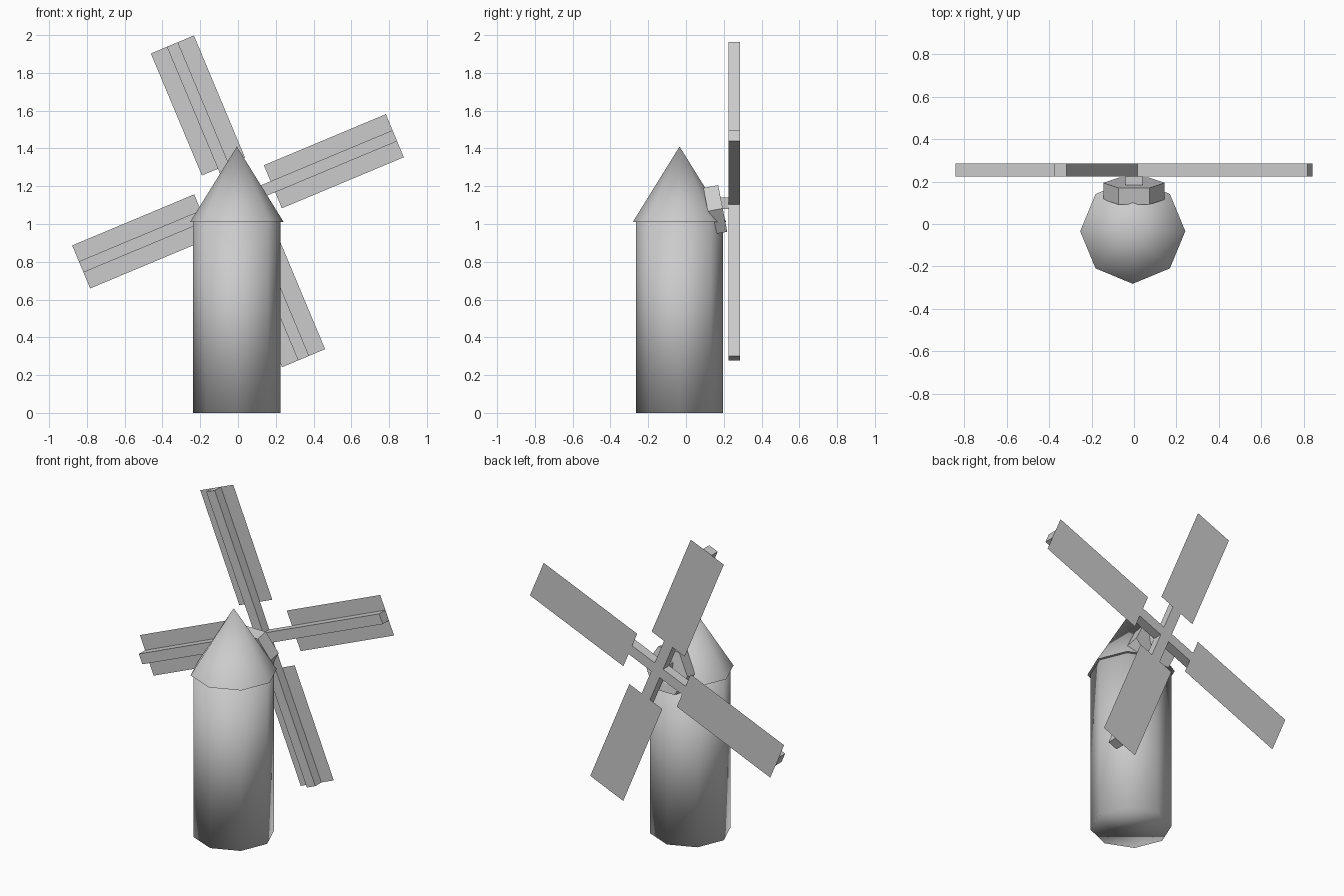
import bpy, math
from mathutils import Matrix, Vector

if "Cube" in bpy.data.objects:
    bpy.data.objects.remove(bpy.data.objects["Cube"])

grey = bpy.data.materials.new("light_grey")
grey.diffuse_color = (0.6, 0.6, 0.6, 1)
grey.use_nodes = True
grey.node_tree.nodes["Principled BSDF"].inputs["Base Color"].default_value = grey.diffuse_color

CX, CY = -0.006, -0.034      # tower axis
HUB_Z = 1.12                 # sail axis height
SAIL_ANGLE = math.radians(22.7)


def finish(name):
    ob = bpy.context.object
    ob.name = name
    ob.data.materials.append(grey)
    return ob


def box(name, size, loc):
    bpy.ops.mesh.primitive_cube_add(size=1, location=loc)
    ob = finish(name)
    ob.data.transform(Matrix.Diagonal((*size, 1)))
    return ob


# Tower: eight sides, smooth across the caps
bpy.ops.mesh.primitive_cylinder_add(vertices=8, radius=0.231, depth=1.01,
                                    location=(CX, CY, 0.505))
finish("tower")
bpy.ops.object.shade_smooth()

# Conical roof with a small overhang
bpy.ops.mesh.primitive_cone_add(vertices=8, radius1=0.248, depth=0.4,
                                location=(CX, CY, 1.21))
finish("roof")
bpy.ops.object.shade_smooth_by_angle(angle=math.radians(50))

# Six-sided bearing housing, tilted slightly upward
bpy.ops.mesh.primitive_cylinder_add(vertices=6, radius=0.145, depth=0.08,
                                    location=(0, 0.155, 1.075))
housing = finish("bearing_housing")
housing.data.transform(Matrix.Rotation(math.radians(30), 4, 'Z'))
housing.rotation_euler = (math.radians(-79), 0, 0)

# Shaft from the housing to the sails
box("shaft", (0.08, 0.09, 0.06), (0, 0.185, HUB_Z - 0.01))

# Four sails: a square spar with a thin panel on its back
for i in range(4):
    turn = -(SAIL_ANGLE + i * math.pi / 2)
    spar = box(f"spar_{i + 1}", (0.9, 0.06, 0.063), (0, 0, 0))
    spar.data.transform(Matrix.Translation(Vector((0.45, 0, 0))))
    spar.location = (0, 0.255, HUB_Z)
    spar.rotation_euler = (0, turn, 0)

    bpy.ops.mesh.primitive_plane_add(size=1)
    panel = finish(f"sail_panel_{i + 1}")
    panel.data.transform(Matrix.Translation(Vector((0.55, 0, 0)))
                         @ Matrix.Rotation(-math.pi / 2, 4, 'X')
                         @ Matrix.Diagonal((0.7, 0.247, 1, 1)))
    panel.location = (0, 0.286, HUB_Z)
    panel.rotation_euler = (0, turn, 0)
